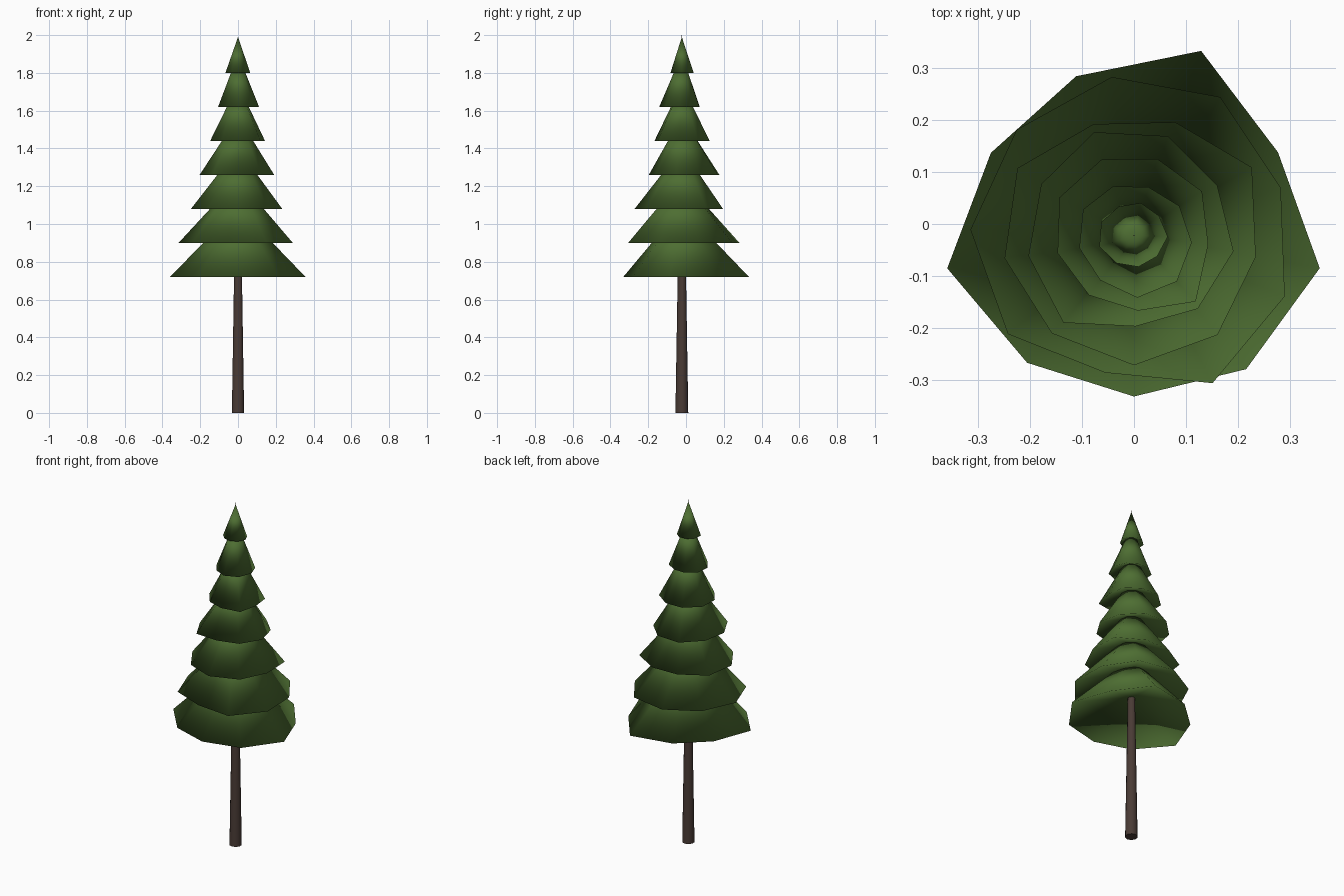
import bpy
import bmesh
from math import radians, cos, sin

cube = bpy.data.objects.get("Cube")
if cube:
    bpy.data.objects.remove(cube, do_unlink=True)

AXIS_Y = -0.022        # the trunk stands slightly off centre
SIDES = 9              # corners on each foliage skirt
FIRST_TIER = 0.72      # height of the lowest skirt
TIER_STEP = 0.18
HOLLOW = 0.4           # depth of the underside, relative to the skirt radius


def make_material(name, color):
    mat = bpy.data.materials.new(name)
    mat.use_nodes = True
    mat.diffuse_color = (*color, 1)
    shader = mat.node_tree.nodes["Principled BSDF"]
    shader.inputs["Base Color"].default_value = (*color, 1)
    shader.inputs["Roughness"].default_value = 0.9
    return mat


def finish(bm, name, mat, angle):
    """Turn a bmesh into a linked, smooth shaded object."""
    bmesh.ops.recalc_face_normals(bm, faces=bm.faces)
    mesh = bpy.data.meshes.new(name)
    bm.to_mesh(mesh)
    bm.free()
    mesh.materials.append(mat)
    obj = bpy.data.objects.new(name, mesh)
    bpy.context.collection.objects.link(obj)
    obj.location.y = AXIS_Y
    bpy.ops.object.select_all(action="DESELECT")
    obj.select_set(True)
    bpy.context.view_layer.objects.active = obj
    bpy.ops.object.shade_smooth_by_angle(angle=radians(angle))


def foliage_tier(index, height, start, radii, mat):
    """An uneven cone with a hollow underside sharing its soft rim."""
    bm = bmesh.new()
    base = FIRST_TIER + TIER_STEP * index
    rim = []
    for i, r in enumerate(radii):
        a = radians(start + i * 360 / SIDES)
        rim.append(bm.verts.new((r / 1000 * cos(a), r / 1000 * sin(a), base)))
    depth = HOLLOW * sum(radii) / SIDES / 1000
    tip = bm.verts.new((0, 0, base + height))
    hollow = bm.verts.new((0, 0, base + depth))
    for i in range(SIDES):
        j = (i + 1) % SIDES
        bm.faces.new((rim[i], rim[j], tip))
        bm.faces.new((rim[j], rim[i], hollow))
    finish(bm, f"foliage_tier_{index + 1}", mat, 180)


green = make_material("needle green", (0.075, 0.155, 0.032))
brown = make_material("bark brown", (0.068, 0.044, 0.036))

# trunk, tapering right up to the tip of the tree
bm = bmesh.new()
bmesh.ops.create_cone(bm, cap_ends=True, segments=10,
                      radius1=0.034, radius2=0.001, depth=2)
bmesh.ops.translate(bm, verts=bm.verts, vec=(0, 0, 1))
finish(bm, "trunk", brown, 50)

# foliage tiers: height, first corner angle, corner radii in thousandths
tiers = [
    (0.37, -10, (363, 320, 378, 326, 318, 365, 320, 310, 336)),
    (0.34, 18, (297, 314, 308, 304, 315, 308, 270, 322, 313)),
    (0.32, 30, (262, 232, 228, 259, 253, 246, 250, 250, 238)),
    (0.31, 31, (187, 202, 213, 204, 207, 216, 175, 187, 194)),
    (0.30, 33, (156, 154, 159, 161, 151, 144, 145, 174, 144)),
    (0.28, 33, (104, 97, 103, 110, 108, 108, 120, 121, 112)),
    (0.19, 38, (61, 64, 63, 68, 70, 63, 61, 60, 65)),
]
for index, (height, start, radii) in enumerate(tiers):
    foliage_tier(index, height, start, radii, green)
